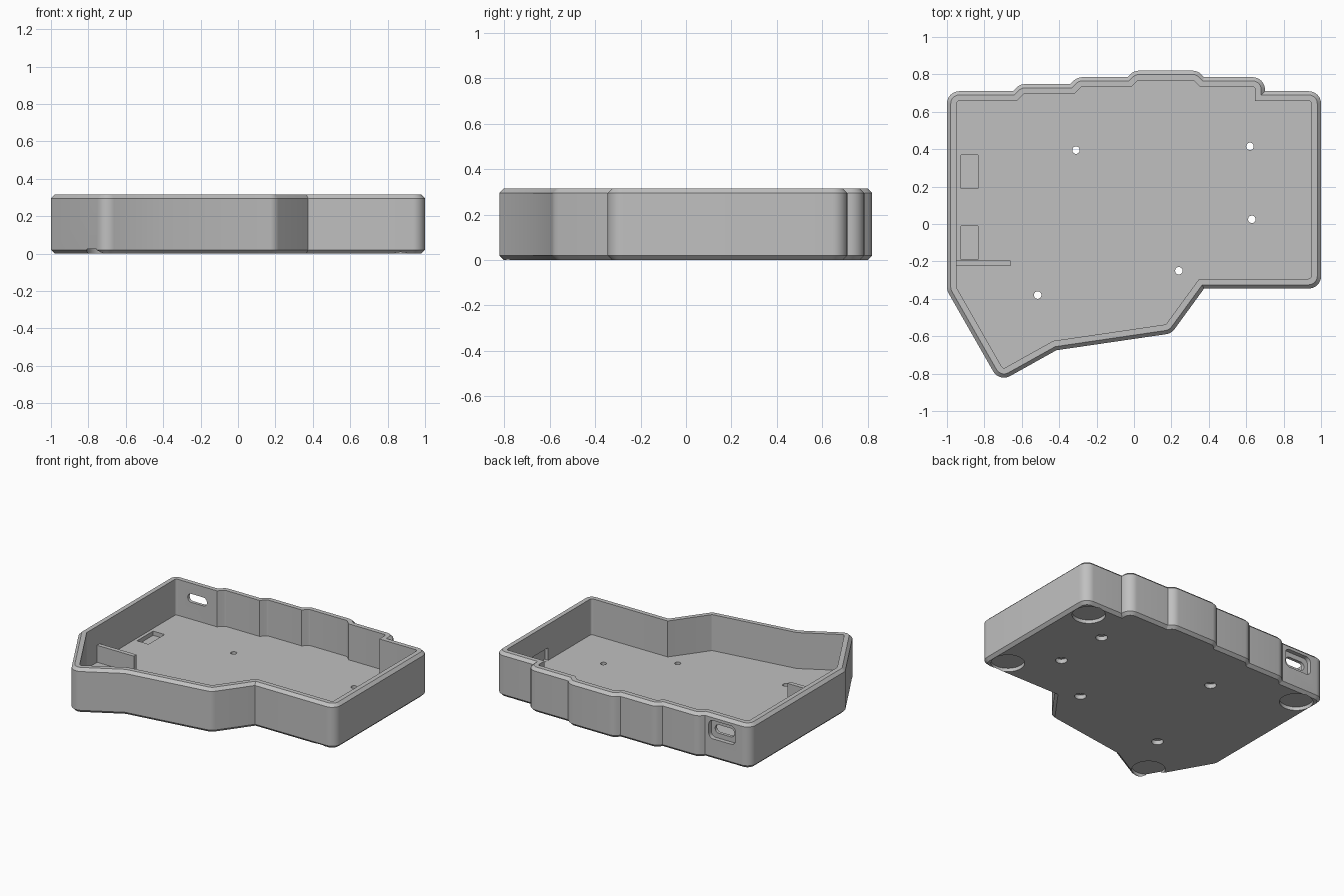
import bpy
import bmesh
import math
from mathutils import Vector, Matrix

cube = bpy.data.objects.get("Cube")
if cube:
    bpy.data.objects.remove(cube, do_unlink=True)

HEIGHT, FLOOR, WALL, CHAMFER = 0.315, 0.06, 0.052, 0.02

grey = bpy.data.materials.new("plain grey")
grey.use_nodes = True
colour = (0.53, 0.53, 0.53, 1)
grey.diffuse_color = colour
grey.node_tree.nodes["Principled BSDF"].inputs["Base Color"].default_value = colour


def make_object(name, bm):
    bmesh.ops.recalc_face_normals(bm, faces=bm.faces)
    mesh = bpy.data.meshes.new(name)
    bm.to_mesh(mesh)
    bm.free()
    mesh.materials.append(grey)
    obj = bpy.data.objects.new(name, mesh)
    bpy.context.collection.objects.link(obj)
    return obj


def fillet(corners, radius, steps=8):
    """Round the convex corners of a counter-clockwise outline."""
    out = []
    for i, p in enumerate(corners):
        a = (corners[i - 1] - p).normalized()
        b = (corners[(i + 1) % len(corners)] - p).normalized()
        if a.x * b.y - a.y * b.x > 0:      # concave corner stays sharp
            out.append(p)
            continue
        half = a.angle(b) / 2
        centre = p + (a + b).normalized() * radius / math.sin(half)
        start = p + a * radius / math.tan(half) - centre
        turn = math.pi - 2 * half
        n = max(3, round(steps * turn / (math.pi / 2)))
        for k in range(n + 1):
            out.append(centre + Matrix.Rotation(turn * k / n, 2) @ start)
    return out


def inset(points, d):
    """Move every edge of a counter-clockwise outline inwards by d."""
    out = []
    for i, p in enumerate(points):
        e1 = (p - points[i - 1]).normalized()
        e2 = (points[(i + 1) % len(points)] - p).normalized()
        n1, n2 = Vector((-e1.y, e1.x)), Vector((-e2.y, e2.x))
        out.append(p + (n1 + n2) * d / (1 + n1.dot(n2)))
    return out


def box(name, lo, hi, round_y=0):
    """Box between two corners, optionally rounded around the y axis."""
    lo, hi = Vector(lo), Vector(hi)
    bm = bmesh.new()
    bmesh.ops.create_cube(bm, size=1)
    bmesh.ops.scale(bm, vec=hi - lo, verts=bm.verts)
    bmesh.ops.translate(bm, vec=(lo + hi) / 2, verts=bm.verts)
    if round_y:
        edges = [e for e in bm.edges
                 if abs((e.verts[0].co - e.verts[1].co).normalized().y) > 0.9]
        bmesh.ops.bevel(bm, geom=edges, offset=round_y, segments=5,
                        profile=0.5, affect='EDGES')
    return make_object(name, bm)


def disc(name, x, y, radius, z0, z1):
    bm = bmesh.new()
    bmesh.ops.create_cone(bm, cap_ends=True, segments=32, radius1=radius,
                          radius2=radius, depth=z1 - z0,
                          matrix=Matrix.Translation((x, y, (z0 + z1) / 2)))
    return make_object(name, bm)


def cut(target, cutter):
    mod = target.modifiers.new("cut", 'BOOLEAN')
    mod.operation = 'DIFFERENCE'
    mod.solver = 'EXACT'
    mod.object = cutter
    bpy.context.view_layer.update()
    graph = bpy.context.evaluated_depsgraph_get()
    result = bpy.data.meshes.new_from_object(target.evaluated_get(graph))
    target.modifiers.clear()
    target.data = result
    bpy.data.objects.remove(cutter, do_unlink=True)


# Tray outline, counter-clockwise from the front tip
corners = [Vector(p) for p in (
    (-0.72, -0.845), (-0.415, -0.675), (0.2, -0.585), (0.375, -0.345),
    (1, -0.345), (1, 0.71), (0.7, 0.71), (0.7, 0.785), (0.375, 0.785),
    (0.34, 0.82), (0, 0.82), (-0.035, 0.785), (-0.305, 0.785),
    (-0.34, 0.748), (-0.61, 0.748), (-0.648, 0.71), (-1, 0.71), (-1, -0.355))]
outline = fillet(corners, 0.066)

# Hollow tray: chamfered outside, flat rim, straight inner wall and floor
bm = bmesh.new()
rings = []
for z, d in ((0, CHAMFER), (CHAMFER, 0), (HEIGHT - CHAMFER, 0),
             (HEIGHT, CHAMFER), (HEIGHT, WALL), (FLOOR, WALL)):
    rings.append([bm.verts.new((p.x, p.y, z)) for p in inset(outline, d)])
for low, high in zip(rings, rings[1:]):
    for i in range(len(low)):
        bm.faces.new((low[i - 1], low[i], high[i], high[i - 1]))
bm.faces.new(rings[0])
bm.faces.new(rings[-1])
tray = make_object("case_tray", bm)

# Screw holes with wider seats underneath
for x, y in ((-0.31, 0.395), (0.62, 0.415), (0.63, 0.025),
             (0.24, -0.25), (-0.515, -0.38)):
    cut(tray, disc("screw_seat", x, y, 0.038, -0.1, 0.03))
    cut(tray, disc("screw_hole", x, y, 0.02, -0.1, 0.2))

# Round recesses for rubber feet
for x, y in ((0.87, 0.585), (0.87, -0.225), (-0.87, 0.585), (-0.7, -0.69)):
    cut(tray, disc("foot_recess", x, y, 0.108, -0.1, 0.025))

# Shallow floor pockets beside the right wall
for y in (0.19, -0.19):
    cut(tray, box("floor_pocket", (-0.925, y, 0.03), (-0.835, y + 0.18, 0.2)))

# Small pocket low in the left inner wall
cut(tray, box("wall_pocket", (0.9, 0.19, FLOOR + 0.001), (0.975, 0.37, 0.15)))

# Cable port in the back wall: outer recess and through slot
cut(tray, box("port_recess", (-0.885, 0.68, 0.145), (-0.675, 0.8, 0.275), 0.035))
cut(tray, box("port_slot", (-0.855, 0.6, 0.18), (-0.705, 0.8, 0.24), 0.028))

# Short rib standing on the floor
rib = box("support_rib", (-0.96, -0.225, FLOOR - 0.01), (-0.66, -0.195, 0.18))

for obj in (tray, rib):
    bpy.ops.object.select_all(action='DESELECT')
    obj.select_set(True)
    bpy.context.view_layer.objects.active = obj
    bpy.ops.object.shade_smooth_by_angle(angle=math.radians(30))
